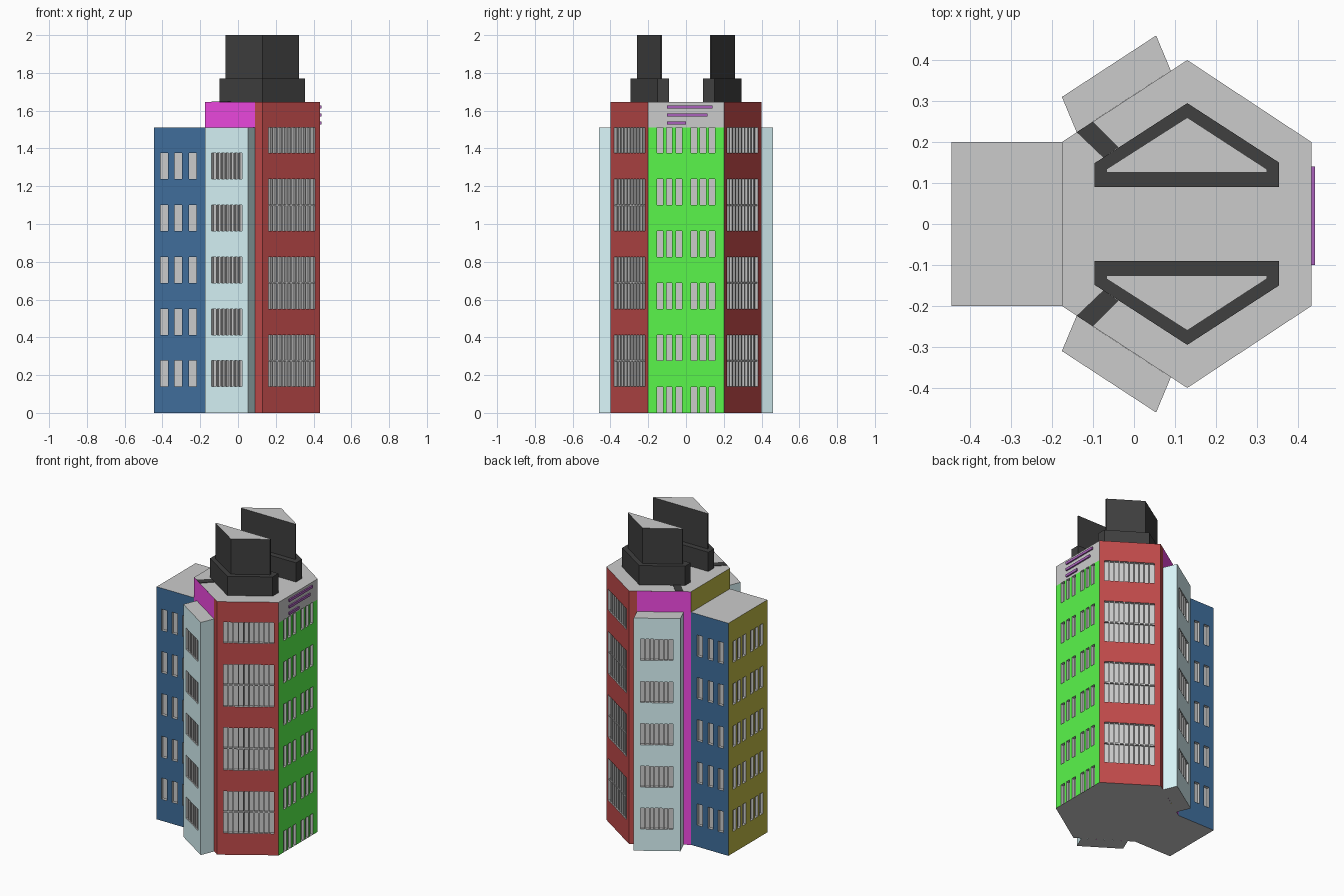
import bpy, bmesh
from mathutils import Matrix, Vector

if "Cube" in bpy.data.objects:
    bpy.data.objects.remove(bpy.data.objects["Cube"])

COL = dict(grey=(.8, .8, .8), red=(.53, .07, .07), green=(.1, .92, .07), navy=(.05, .155, .33),
           cyan=(.72, .95, .98), magenta=(.9, .07, .78), olive=(.52, .48, .06),
           black=(.05, .05, .05), purple=(.4, .12, .5))
MATS = {}


def mat(name):
    if name not in MATS:
        MATS[name] = bpy.data.materials.new(name)
        MATS[name].diffuse_color = (*COL[name], 1)
    return MATS[name]


def finish(name, bm, *colours):
    me = bpy.data.meshes.new(name)
    bm.to_mesh(me)
    bm.free()
    for c in colours:
        me.materials.append(mat(c))
    ob = bpy.data.objects.new(name, me)
    bpy.context.collection.objects.link(ob)


def box(bm, u0, u1, v0, v1, d0, d1):
    m = (Matrix.Translation(((u0 + u1) / 2, (v0 + v1) / 2, (d0 + d1) / 2))
         @ Matrix.Diagonal((u1 - u0, v1 - v0, d1 - d0, 1)))
    for v in bmesh.ops.create_cube(bm, size=1, matrix=m)['verts']:
        for f in v.link_faces:
            f.material_index = 1


def wall(name, p0, p1, z0, z1, colour, cols=(), rows=(), bars=0, depth=.018):
    """Wall from p0 to p1 (counter-clockwise plan); cols are fractions, rows are heights."""
    a, b = Vector((*p0, z0)), Vector((*p1, z0))
    length, t = (b - a).length, (b - a).normalized()
    us = [0] + [c * length for w in cols for c in w] + [length]
    vs = [0] + [r - z0 for w in rows for r in w] + [z1 - z0]
    bm = bmesh.new()

    def quad(pts, m):
        bm.faces.new([bm.verts.new(p) for p in pts]).material_index = m

    for i, (u0, u1) in enumerate(zip(us, us[1:])):
        for j, (v0, v1) in enumerate(zip(vs, vs[1:])):
            if u1 - u0 < 1e-5 or v1 - v0 < 1e-5:
                continue
            ring = [(u0, v0), (u1, v0), (u1, v1), (u0, v1)]
            if not (i % 2 and j % 2):
                quad([(*p, 0) for p in ring], 0)
                continue
            # recessed pane, reveals and mullions
            quad([(*p, -depth) for p in ring], 1)
            for p, q in zip(ring, ring[1:] + ring[:1]):
                quad([(*p, 0), (*q, 0), (*q, -depth), (*p, -depth)], 1)
            for k in range(1, bars):
                u = u0 + (u1 - u0) * k / bars
                box(bm, u - .004, u + .004, v0, v1, -depth, -.004)
            if bars and v1 - v0 > .2:
                v = (v0 + v1) / 2
                box(bm, u0, u1, v - .004, v + .004, -depth, -.006)
    bmesh.ops.remove_doubles(bm, verts=bm.verts, dist=1e-5)
    n = t.cross(Vector((0, 0, 1)))
    bm.transform(Matrix(((t.x, 0, n.x, a.x), (t.y, 0, n.y, a.y), (0, 1, 0, z0), (0, 0, 0, 1))))
    finish(name, bm, colour, 'grey')


def cap(name, pts, z, up=True):
    bm = bmesh.new()
    bm.faces.new([bm.verts.new((*p, z)) for p in (pts if up else pts[::-1])])
    finish(name, bm, 'grey')


def prism(name, pts, z0, z1, side, top):
    bm = bmesh.new()
    f = bm.faces.new([bm.verts.new((*p, z0)) for p in pts])
    r = bmesh.ops.extrude_face_region(bm, geom=[f])['geom']
    bmesh.ops.translate(bm, vec=(0, 0, z1 - z0), verts=[g for g in r if isinstance(g, bmesh.types.BMVert)])
    bmesh.ops.recalc_face_normals(bm, faces=bm.faces)
    for g in bm.faces:
        if g.calc_center_median().z > z1 - 1e-4:
            g.material_index = 1
    finish(name, bm, side, top)


LOW, HIGH = 1.512, 1.645
ROWS = [(.14, .278), (.413, .55), (.688, .826), (.963, 1.1), (1.238, 1.376)]
ALT_ROWS = [(0, .138), (.278, .413), (.55, .688), (.826, .963), (1.1, 1.238), (1.376, LOW)]
TALL_ROWS = [(.14, .413), (.55, .826), (.963, 1.238), (1.376, LOW)]
SIX = [(c - .039, c + .039) for c in (.156, .278, .407, .605, .725, .844)]
THREE = [(c - .072, c + .072) for c in (.2, .48, .765)]

# Main hexagonal tower
HEX = [(.433, -.2), (.433, .2), (.13, .4), (-.176, .2), (-.176, -.2), (.13, -.4)]
wall('green_front_wall', HEX[0], HEX[1], 0, LOW, 'green', SIX, ALT_ROWS)
wall('sign_band', HEX[0], HEX[1], LOW, HIGH, 'grey')
wall('tower_rear_parapet', HEX[3], HEX[4], LOW, HIGH, 'olive')
cap('tower_roof', HEX, HIGH)
cap('tower_floor', HEX, 0, False)

# Rear block
BLOCK = [(-.176, .2), (-.445, .2), (-.445, -.2), (-.176, -.2)]
wall('rear_block_back_wall', BLOCK[1], BLOCK[2], 0, LOW, 'olive', SIX, ROWS)
cap('rear_block_roof', BLOCK, LOW)
cap('rear_block_floor', BLOCK, 0, False)

# Parts mirrored about y = 0
for side, s in (('left', -1), ('right', 1)):
    def m(*pts):
        """Mirror a plan outline, keeping it counter-clockwise."""
        return list(pts) if s < 0 else [(x, -y) for x, y in pts][::-1]

    def mc(cols):
        return cols if s < 0 else [(1 - b, 1 - a) for a, b in cols][::-1]

    wall(f'red_wall_{side}', *m((.13, -.4), (.433, -.2)), 0, HIGH, 'red', mc([(.1, .92)]), TALL_ROWS, 10)
    wall(f'red_corner_strip_{side}', *m((.09, -.374), (.13, -.4)), 0, HIGH, 'red')
    wall(f'magenta_wall_{side}', *m((-.176, -.2), (.09, -.374)), 0, HIGH, 'magenta')
    wall(f'rear_block_side_{side}', *m((-.445, -.2), (-.176, -.2)), 0, LOW, 'navy', mc(THREE), ROWS)

    # Side wing
    wing = [(-.176, -.31), (.054, -.46), (.09, -.374), (-.14, -.224)]
    wall(f'wing_outer_wall_{side}', *m(wing[0], wing[1]), 0, LOW, 'cyan', mc([(.16, .855)]), ROWS, 7)
    wall(f'wing_end_a_{side}', *m(wing[1], wing[2]), 0, LOW, 'cyan')
    wall(f'wing_end_b_{side}', *m(wing[3], wing[0]), 0, LOW, 'cyan')
    cap(f'wing_roof_{side}', m(*wing), LOW)
    cap(f'wing_floor_{side}', m(*wing), 0, False)

    # Black rooftop crown and roof strip
    prism(f'crown_base_{side}', m((-.097, -.09), (-.097, -.148), (.13, -.295), (.354, -.15), (.354, -.09)),
          HIGH, 1.77, 'black', 'black')
    prism(f'crown_top_{side}', m((-.067, -.126), (-.067, -.134), (.13, -.26), (.324, -.134), (.324, -.126)),
          1.77, 2, 'black', 'grey')
    prism(f'roof_strip_{side}', m((-.14, -.224), (-.1, -.25), (-.038, -.187), (-.075, -.162)),
          HIGH, HIGH + .003, 'black', 'black')

# Plain trim strips on the band
for i, (y1, z) in enumerate([(.14, 1.62), (.115, 1.578), (.0, 1.535)]):
    prism(f'trim_strip_{i}', [(.433, -.1), (.442, -.1), (.442, y1), (.433, y1)], z - .008, z + .008, 'purple', 'purple')

for m in bpy.data.materials:
    if m.users and not m.is_grease_pencil:
        m.use_nodes = True
        m.node_tree.nodes["Principled BSDF"].inputs["Base Color"].default_value = m.diffuse_color
